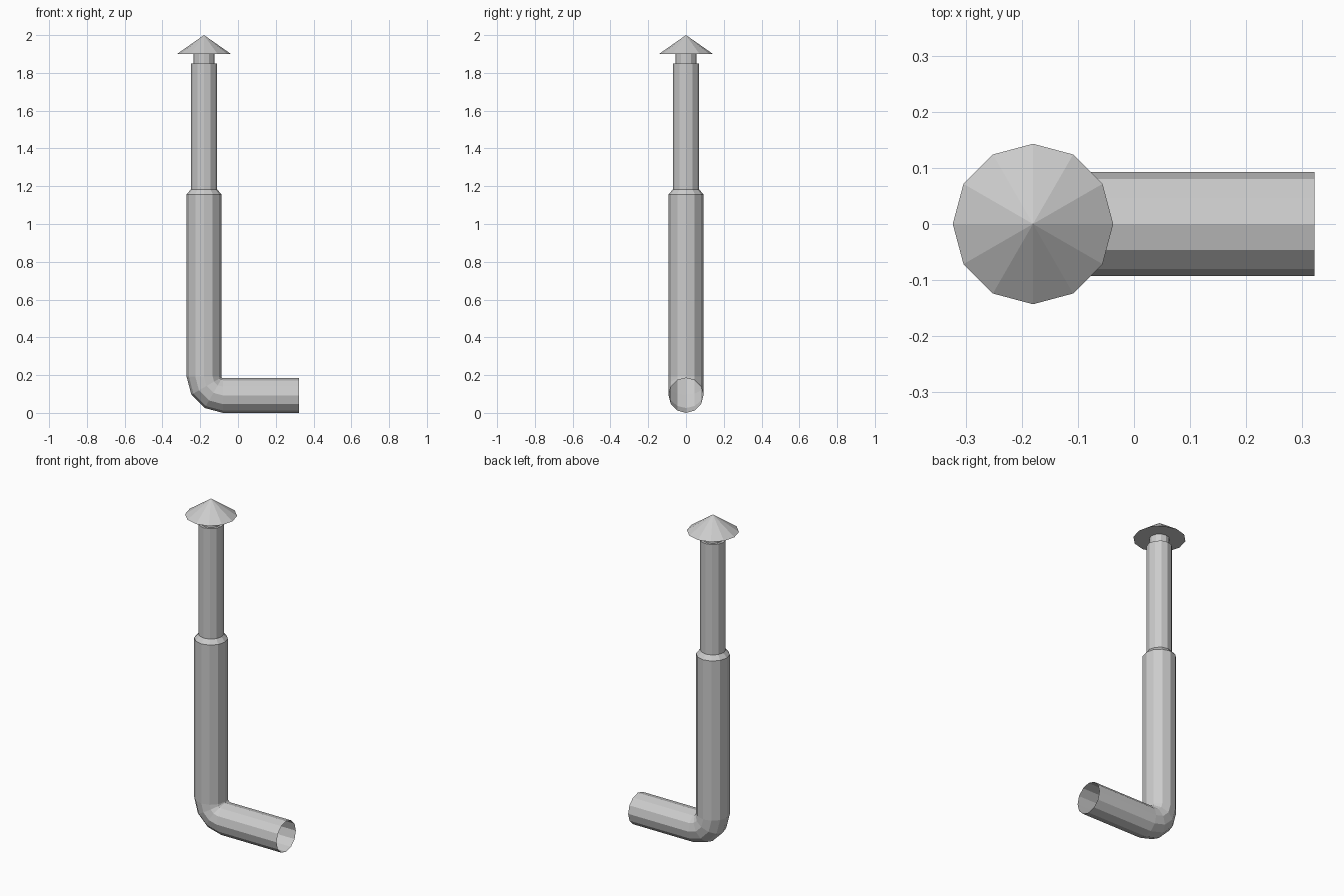
import bpy, bmesh
from math import sin, cos, pi, radians

if "Cube" in bpy.data.objects:
    bpy.data.objects.remove(bpy.data.objects["Cube"])

SIDES = 12
CX = -0.18       # axis of the upright pipe
R = 0.0925       # main pipe radius
BEND = 0.10      # centreline radius of the elbow


def sweep(name, stations, cap_start=False, cap_end=False):
    """Skin rings along stations (x, z, radius, tilt); radius 0 makes a tip."""
    bm = bmesh.new()
    rings = []
    for x, z, r, tilt in stations:
        if r == 0:
            rings.append([bm.verts.new((x, 0, z))])
            continue
        ring = []
        for i in range(SIDES):
            a = 2 * pi * i / SIDES
            u = r * cos(a)
            ring.append(bm.verts.new((x + u * cos(tilt), r * sin(a), z + u * sin(tilt))))
        rings.append(ring)
    for lo, hi in zip(rings, rings[1:]):
        for i in range(SIDES):
            j = (i + 1) % SIDES
            if len(hi) == 1:
                bm.faces.new((lo[i], lo[j], hi[0]))
            else:
                bm.faces.new((lo[i], lo[j], hi[j], hi[i]))
    if cap_start:
        bm.faces.new(rings[0][::-1])
    if cap_end:
        bm.faces.new(rings[-1])
    mesh = bpy.data.meshes.new(name)
    bm.to_mesh(mesh)
    bm.free()
    obj = bpy.data.objects.new(name, mesh)
    bpy.context.collection.objects.link(obj)
    return obj


# Lower pipe: open horizontal inlet, three-segment elbow, upright, tapered step
bx, bz = CX + BEND, R + BEND
path = [(0.322, R, R, radians(90))]
for k in range(4):
    t = radians(90 - 30 * k)
    path.append((bx - BEND * cos(t), bz - BEND * sin(t), R, t))
path += [(CX, 1.157, R, 0), (CX, 1.183, 0.07, 0)]
sweep("lower_pipe", path)

# Upper pipe with a shoulder stepping in to the narrow neck
sweep("upper_pipe", [(CX, 1.183, 0.07, 0), (CX, 1.85, 0.07, 0),
                     (CX, 1.85, 0.055, 0), (CX, 1.90, 0.055, 0)])

# Conical rain cap, closed underneath
sweep("rain_cap", [(CX, 1.90, 0.143, 0), (CX, 2.0, 0, 0)], cap_start=True)
